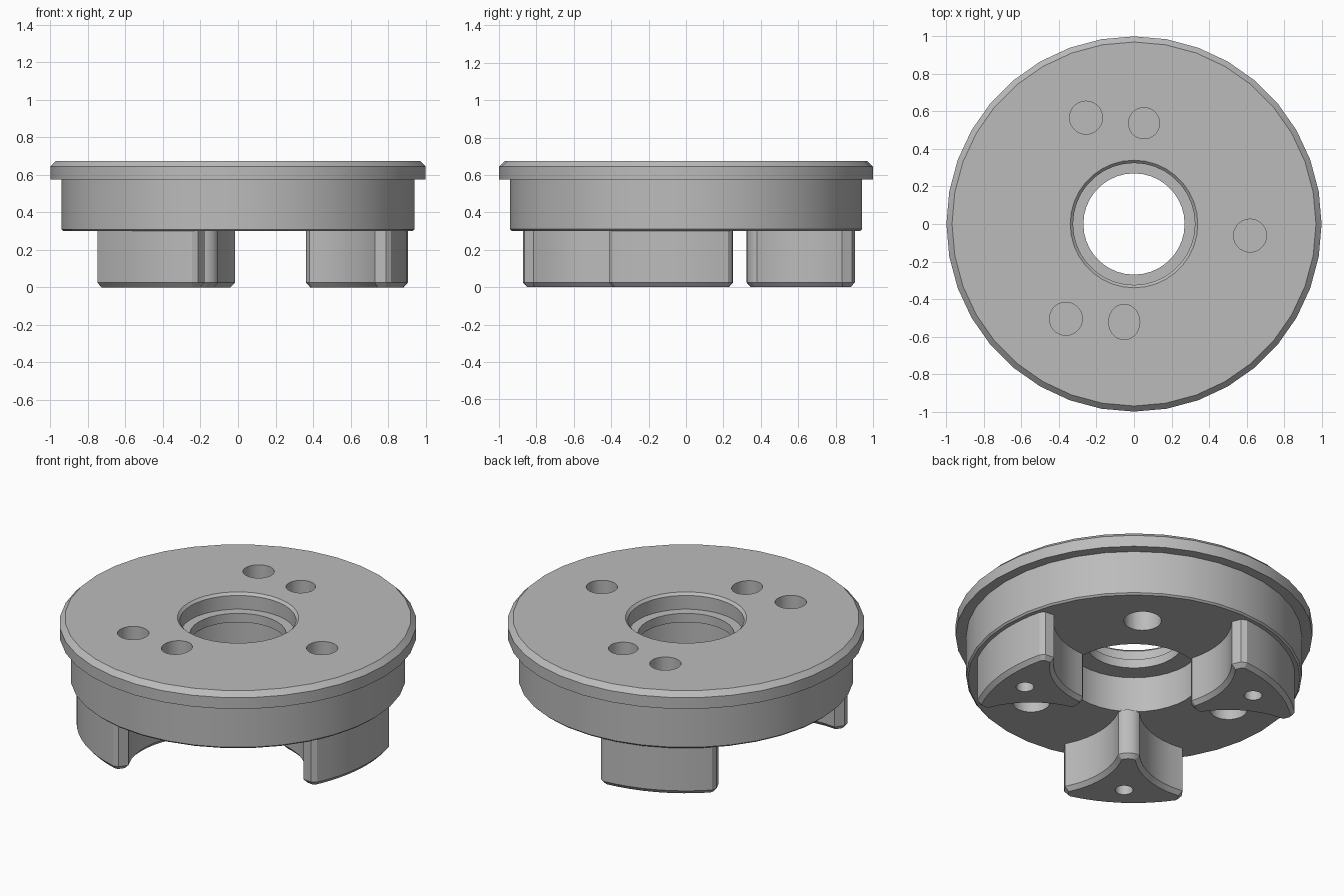
import bpy, bmesh
from math import radians, sin, cos, sqrt, pi
from mathutils import Matrix, Vector

if "Cube" in bpy.data.objects:
    bpy.data.objects.remove(bpy.data.objects["Cube"])

metal = bpy.data.materials.new("plain grey metal")
metal.use_nodes = True
GREY = (0.5, 0.5, 0.5, 1)
metal.diffuse_color = GREY
metal.node_tree.nodes["Principled BSDF"].inputs["Base Color"].default_value = GREY

TURN = -5.7                       # direction of the first leg, degrees
TOP, DRUM_Z = 0.675, 0.3


def make_object(name, bm):
    bmesh.ops.recalc_face_normals(bm, faces=bm.faces)
    mesh = bpy.data.meshes.new(name)
    bm.to_mesh(mesh)
    bm.free()
    mesh.materials.append(metal)
    obj = bpy.data.objects.new(name, mesh)
    bpy.context.collection.objects.link(obj)
    return obj


def add_cutter(bm, radius, dist, angle, z0, z1, stretch=1.0):
    a = radians(angle)
    place = Matrix.Translation((dist * cos(a), dist * sin(a), (z0 + z1) / 2))
    bmesh.ops.create_cone(bm, cap_ends=True, segments=28, radius1=radius,
                          radius2=radius, depth=z1 - z0,
                          matrix=place @ Matrix.Diagonal((1, stretch, 1, 1)))


def drill(obj, cutter_bm):
    """Cut the holes, keep the result and remove the cutter."""
    cutter = make_object("hole_cutter", cutter_bm)
    cutter.hide_render = True
    mod = obj.modifiers.new("holes", 'BOOLEAN')
    mod.operation, mod.solver, mod.object = 'DIFFERENCE', 'EXACT', cutter
    graph = bpy.context.evaluated_depsgraph_get()
    mesh = bpy.data.meshes.new_from_object(obj.evaluated_get(graph))
    obj.modifiers.clear()
    obj.data = mesh
    bpy.data.objects.remove(cutter)


def smooth(obj):
    obj.data.shade_smooth()
    obj.data.set_sharp_from_angle(angle=radians(25))


# Flanged drum with stepped bore, turned from a closed profile (radius, height)
profile = [(0.34, TOP), (0.97, TOP), (1.0, 0.645), (1.0, 0.575), (0.94, 0.575),
           (0.94, 0.31), (0.93, DRUM_Z), (0.38, DRUM_Z), (0.38, 0.52),
           (0.27, 0.52), (0.27, 0.575), (0.325, 0.575), (0.325, 0.66)]
bm = bmesh.new()
verts = [bm.verts.new((r, 0, z)) for r, z in profile]
edges = [bm.edges.new((v, verts[i - 1])) for i, v in enumerate(verts)]
bmesh.ops.spin(bm, geom=verts + edges, cent=(0, 0, 0), axis=(0, 0, 1),
               angle=2 * pi, steps=36, use_merge=True)
bmesh.ops.remove_doubles(bm, verts=bm.verts, dist=1e-4)
drum = make_object("flanged_drum", bm)

# Pockets above each leg, two extra pockets, and wide pockets underneath
holes = bmesh.new()
for k in range(3):
    leg_angle = TURN + 120 * k
    add_cutter(holes, 0.088, 0.622, leg_angle, 0.4, 0.8)
    add_cutter(holes, 0.105, 0.64, leg_angle + 60, 0.2, 0.48)
add_cutter(holes, 0.083, 0.54, TURN + 90, 0.4, 0.8)
add_cutter(holes, 0.083, 0.525, TURN + 270, 0.4, 0.8, stretch=1.14)
drill(drum, holes)
smooth(drum)

# Leg outline: rounded tip, concave flank, short side, curved outer face
HALF, OUTER, SCOOP = 0.33, 0.905, 0.5
cx, cy = 0.32, 0.554
half = [(0.368, 0.022), (0.375, 0.043)]
for i in range(10):
    x = 0.39 + (cx + sqrt(SCOOP**2 - (cy - HALF)**2) - 0.39) * i / 9
    half.append((x, cy - sqrt(SCOOP**2 - (x - cx)**2)))
half.append((0.825, HALF))
half += [(OUTER * cos(radians(a)), OUTER * sin(radians(a))) for a in (20, 15, 10, 5)]
outline = [(0.365, 0)] + half + [(OUTER, 0)] + [(x, -y) for x, y in reversed(half)]

for k in range(3):
    bm = bmesh.new()
    base = bm.faces.new([bm.verts.new((x, y, 0.025)) for x, y in outline])
    ext = bmesh.ops.extrude_face_region(bm, geom=[base], use_keep_orig=True)
    lifted = [g for g in ext["geom"] if isinstance(g, bmesh.types.BMVert)]
    bmesh.ops.translate(bm, verts=lifted, vec=Vector((0, 0, DRUM_Z + 0.005 - 0.025)))
    bmesh.ops.recalc_face_normals(bm, faces=bm.faces)
    # Chamfered foot
    bmesh.ops.inset_region(bm, faces=[base], thickness=0.022, use_even_offset=True)
    for v in base.verts:
        v.co.z = 0
    bm.transform(Matrix.Rotation(radians(TURN + 120 * k), 4, 'Z'))
    leg = make_object(f"leg_{k + 1}", bm)
    # Small screw hole in the foot
    hole = bmesh.new()
    add_cutter(hole, 0.05, 0.74, TURN + 120 * k, -0.1, 0.2)
    drill(leg, hole)
    smooth(leg)
